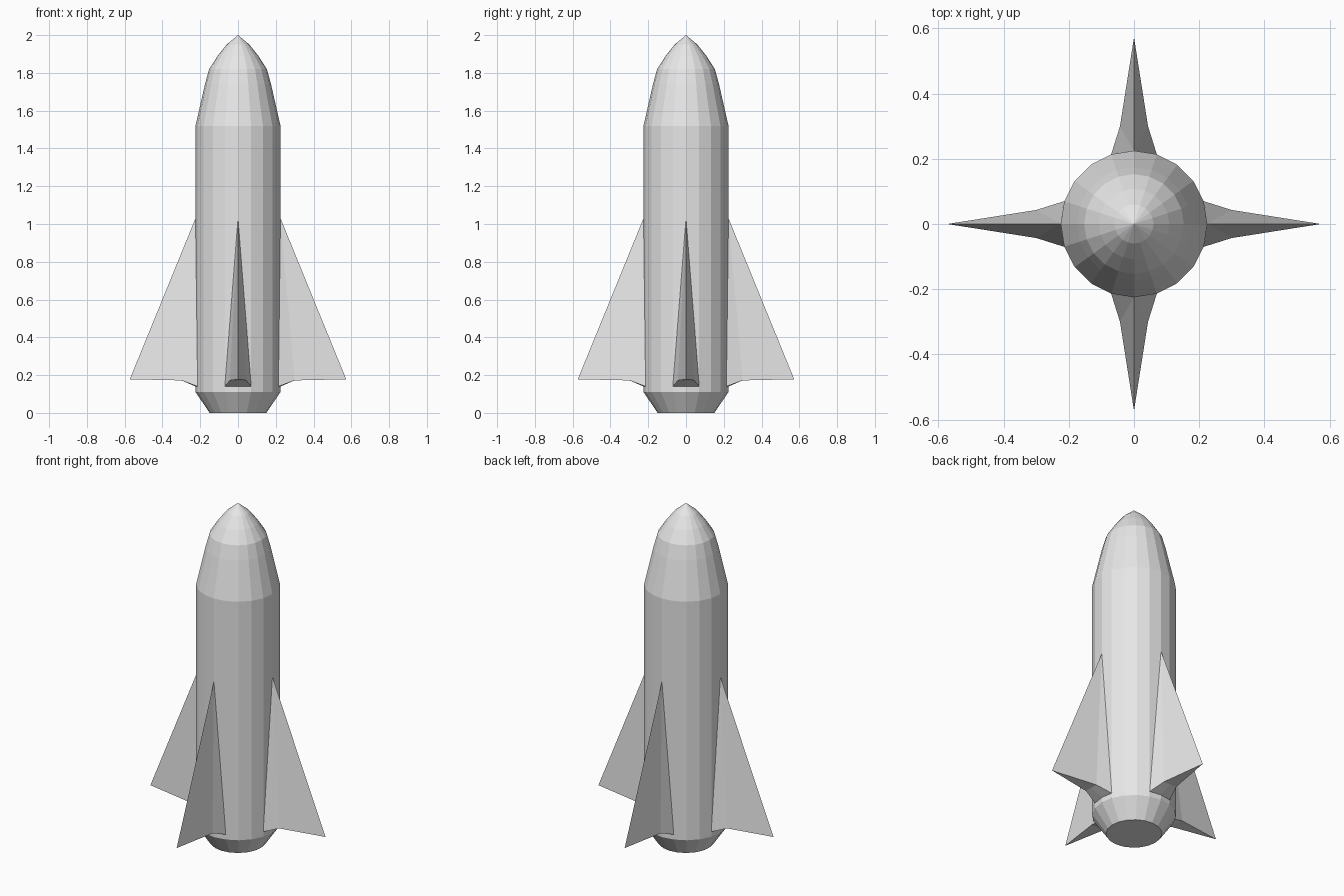
import bpy
import bmesh
from math import cos, sin, pi
from mathutils import Matrix

SIDES = 20
RADIUS = 0.225

cube = bpy.data.objects.get("Cube")
if cube:
    bpy.data.objects.remove(cube, do_unlink=True)

grey = bpy.data.materials.new("light_grey")
grey.use_nodes = True
colour = (0.8, 0.8, 0.8, 1)
grey.diffuse_color = colour
grey.node_tree.nodes["Principled BSDF"].inputs["Base Color"].default_value = colour


def finish(name, bm):
    bmesh.ops.recalc_face_normals(bm, faces=bm.faces)
    mesh = bpy.data.meshes.new(name)
    bm.to_mesh(mesh)
    bm.free()
    mesh.materials.append(grey)
    obj = bpy.data.objects.new(name, mesh)
    bpy.context.collection.objects.link(obj)
    return obj


def lathe(name, profile):
    """Faceted surface of revolution; a zero radius becomes a single point."""
    bm = bmesh.new()
    rings = []
    for r, z in profile:
        if r == 0:
            rings.append([bm.verts.new((0, 0, z))] * SIDES)
        else:
            rings.append([bm.verts.new((r * cos(2 * pi * i / SIDES),
                                        r * sin(2 * pi * i / SIDES), z))
                          for i in range(SIDES)])
    for low, high in zip(rings, rings[1:]):
        for i in range(SIDES):
            j = (i + 1) % SIDES
            corners = [low[i], low[j], high[j], high[i]]
            bm.faces.new(list(dict.fromkeys(corners)))
    return finish(name, bm)


# Hull, closed at the base and at the tip
lathe("hull", [(0, 0), (0.15, 0), (RADIUS, 0.11), (RADIUS, 1.52),
               (0.175, 1.74), (0.153, 1.82), (0.108, 1.89),
               (0.06, 1.95), (0, 2)])


# Fins: tapered wedges with a flared root, one per quarter turn
def fin(name, angle):
    bm = bmesh.new()
    apex = bm.verts.new((RADIUS, 0, 1.03))
    tip = bm.verts.new((0.573, 0, 0.178))
    root = bm.verts.new((RADIUS, 0, 0.14))
    bend = bm.verts.new((0.3, 0, 0.172))
    for side in (1, -1):
        corner = bm.verts.new((0.214, 0.07 * side, 0.14))
        flare = bm.verts.new((0.3, 0.043 * side, 0.172))
        for face in ((apex, corner, flare), (apex, flare, tip),
                     (tip, flare, bend), (bend, flare, corner, root),
                     (apex, root, corner)):
            bm.faces.new(face)
    bm.transform(Matrix.Rotation(angle, 4, "Z"))
    return finish(name, bm)


for index, place in enumerate(("left", "back", "right", "front")):
    fin(place + "_fin", index * pi / 2)
